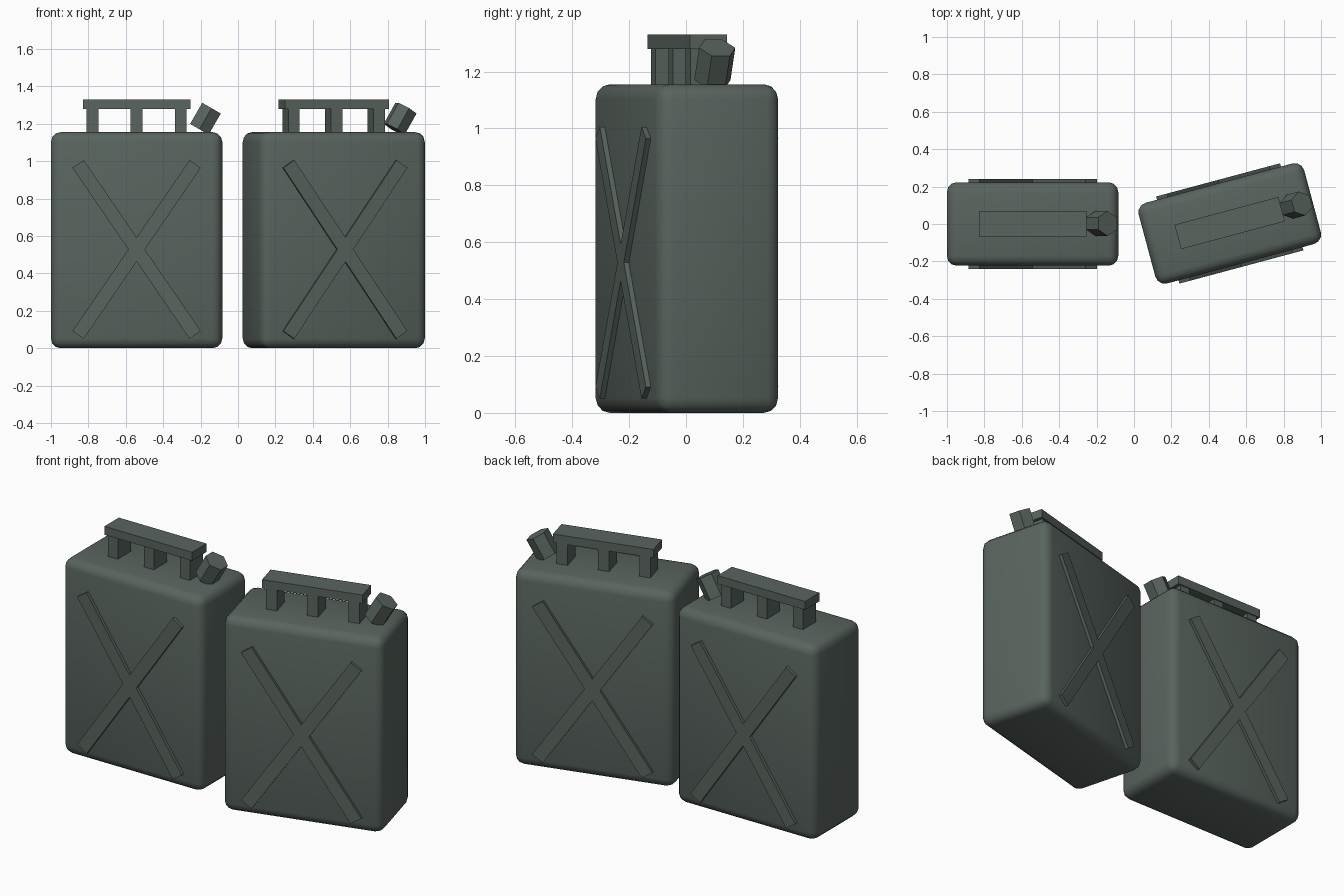
import bpy, bmesh
from math import radians, sin, cos, atan2
from mathutils import Matrix, Vector

default = bpy.data.objects.get("Cube")
if default:
    bpy.data.objects.remove(default, do_unlink=True)

# One painted metal colour
paint = bpy.data.materials.new("dark_grey_green")
paint.use_nodes = True
COLOUR = (0.1, 0.128, 0.113, 1)
paint.diffuse_color = COLOUR
paint.node_tree.nodes["Principled BSDF"].inputs["Base Color"].default_value = COLOUR

HALF_DEPTH, TOP = 0.223, 1.155


def add_part(name, bm, place):
    """Turn a bmesh into an object placed on one can."""
    bmesh.ops.recalc_face_normals(bm, faces=bm.faces)
    mesh = bpy.data.meshes.new(name)
    bm.to_mesh(mesh)
    bm.free()
    mesh.materials.append(paint)
    obj = bpy.data.objects.new(name, mesh)
    obj.matrix_world = place
    bpy.context.collection.objects.link(obj)
    return obj


def box(size, centre):
    bm = bmesh.new()
    bmesh.ops.create_cube(bm, size=1, matrix=Matrix.Translation(centre)
                          @ Matrix.Diagonal((*size, 1)))
    return bm


def cross_rib(half_x, half_z, width):
    """X-shaped outline pushed through the body so it stands proud front and back."""
    bm = bmesh.new()
    lean, w = atan2(half_x, half_z), width / 2
    side, up = w / cos(lean), w / sin(lean)
    across = Vector((cos(lean), 0, -sin(lean))) * w
    tip = Vector((half_x, 0, half_z))
    quarter = [Vector((side, 0, 0)), tip + across, tip - across, Vector((0, 0, up))]
    mirror_x = [Vector((-p.x, 0, p.z)) for p in reversed(quarter[:3])]
    upper = quarter + mirror_x
    lower = [Vector((p.x, 0, -p.z)) for p in reversed(upper[1:-1])]
    shift = Vector((0, -HALF_DEPTH - 0.018, 0.528))
    face = bm.faces.new([bm.verts.new(p + shift) for p in upper + lower])
    pushed = bmesh.ops.extrude_face_region(bm, geom=[face])["geom"]
    bmesh.ops.translate(bm, vec=(0, 2 * HALF_DEPTH + 0.036, 0),
                        verts=[v for v in pushed if isinstance(v, bmesh.types.BMVert)])
    return bm


def build_can(side, place):
    # Rounded body
    body = add_part(side + "_body", box((0.916, 2 * HALF_DEPTH, TOP), (0, 0, TOP / 2)), place)
    bevel = body.modifiers.new("rounded_edges", "BEVEL")
    bevel.width, bevel.segments = 0.052, 3
    for o in bpy.context.selected_objects:
        o.select_set(False)
    body.select_set(True)
    bpy.context.view_layer.objects.active = body
    bpy.ops.object.modifier_apply(modifier=bevel.name)
    bpy.ops.object.shade_smooth_by_angle(angle=radians(40))

    # Raised crosses on both broad faces
    add_part(side + "_cross_rib", cross_rib(0.313, 0.457, 0.073), place)

    # Carrying handle on three posts
    add_part(side + "_handle_bar", box((0.574, 0.135, 0.05), (0, 0.002, 1.305)), place)
    for label, x in (("right", -0.236), ("middle", 0), ("left", 0.236)):
        add_part(f"{side}_handle_post_{label}",
                 box((0.063, 0.122, 0.14), (x, 0.002, 1.213)), place)

    # Tilted six-sided cap
    cap = bmesh.new()
    bmesh.ops.create_cone(cap, cap_ends=True, segments=6, radius1=0.066, radius2=0.066,
                          depth=0.13, matrix=Matrix.Translation((0.368, 0.003, 1.227))
                          @ Matrix.Rotation(radians(30), 4, "Y"))
    add_part(side + "_cap", cap, place)


bpy.context.view_layer.update()
build_can("right_can", Matrix.Translation((-0.542, 0, 0)))
build_can("left_can", Matrix.Translation((0.512, 0.003, 0)) @ Matrix.Rotation(radians(15), 4, "Z"))
